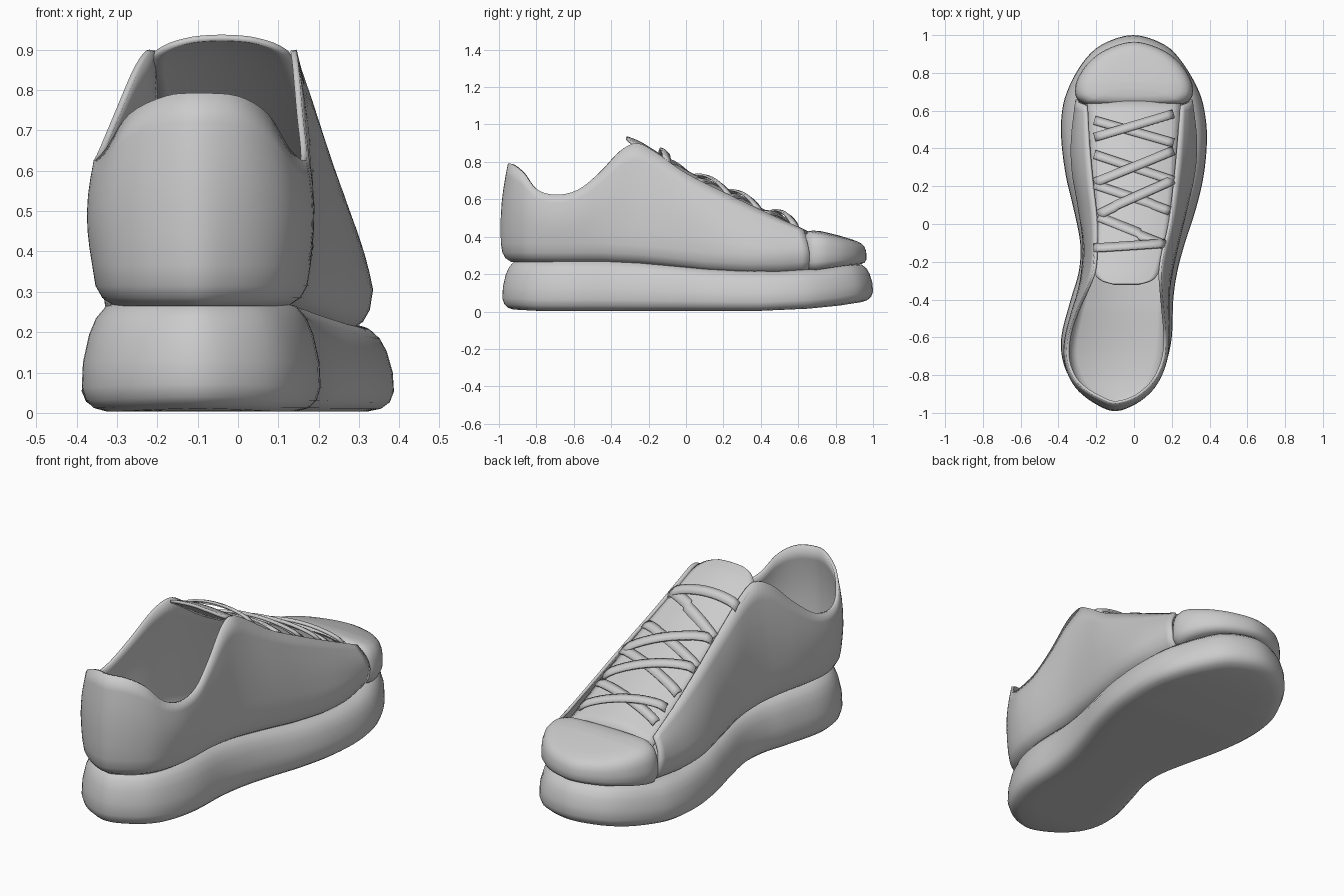
import bpy, bmesh, math
from mathutils import Vector

if "Cube" in bpy.data.objects:
    bpy.data.objects.remove(bpy.data.objects["Cube"])

grey = bpy.data.materials.new("plain grey")
grey.diffuse_color = (0.6, 0.6, 0.6, 1)
grey.use_nodes = True
grey.node_tree.nodes["Principled BSDF"].inputs["Base Color"].default_value = grey.diffuse_color


def spline(pts, n, closed=False):
    """Catmull-Rom through tuples of any size."""
    out, m = [], len(pts)
    for i in range(m if closed else m - 1):
        def g(k):
            return pts[k % m] if closed else pts[min(max(k, 0), m - 1)]
        a, b, c, d = g(i - 1), g(i), g(i + 1), g(i + 2)
        for j in range(n):
            t = j / n
            out.append(tuple(0.5 * (2 * q + (r - p) * t + (2 * p - 5 * q + 4 * r - s) * t * t
                                    + (3 * q - p - 3 * r + s) * t ** 3)
                             for p, q, r, s in zip(a, b, c, d)))
    if not closed:
        out.append(pts[-1])
    return out


def lookup(table, v):
    """Smoothed height along y."""
    for (a, za), (b, zb) in zip(table, table[1:]):
        if v <= b:
            t = max(0, (v - a) / (b - a))
            return za + (zb - za) * t
    return table[-1][1]


def inset(pts, i, off, closed):
    """Shift an outline point inward along its normal."""
    n = len(pts)
    a = pts[(i - 1) % n] if closed else pts[max(i - 1, 0)]
    b = pts[(i + 1) % n] if closed else pts[min(i + 1, n - 1)]
    tx, ty = b[0] - a[0], b[1] - a[1]
    l = math.hypot(tx, ty) or 1
    return pts[i][0] - ty / l * off, pts[i][1] + tx / l * off


def loft(name, rings, closed, caps=(), thick=0, angle=50):
    """Skin rings of points; cap chosen rings with strips from left to right."""
    bm = bmesh.new()
    vs = [[bm.verts.new(p) for p in r] for r in rings]
    n = len(rings[0])
    for a, b in zip(vs, vs[1:]):
        for i in range(n if closed else n - 1):
            j = (i + 1) % n
            bm.faces.new((a[i], a[j], b[j], b[i]))
    for k in caps:
        r = vs[k]
        for i in range(n // 2):
            e = n if closed else n - 1
            f = list(dict.fromkeys((r[i], r[i + 1], r[(e - i - 1) % n], r[(e - i) % n])))
            if len(f) > 2:
                bm.faces.new(f)
    bmesh.ops.recalc_face_normals(bm, faces=bm.faces)
    me = bpy.data.meshes.new(name)
    bm.to_mesh(me)
    bm.free()
    ob = bpy.data.objects.new(name, me)
    bpy.context.collection.objects.link(ob)
    me.materials.append(grey)
    if thick:
        m = ob.modifiers.new("thickness", "SOLIDIFY")
        m.thickness, m.offset = thick, -1
    bpy.ops.object.select_all(action="DESELECT")
    ob.select_set(True)
    bpy.context.view_layer.objects.active = ob
    bpy.ops.object.shade_smooth_by_angle(angle=math.radians(angle))
    return ob


sole_top = [(-1, .275), (-.45, .275), (-.25, .265), (-.1, .25), (.1, .228), (.3, .216),
            (.5, .215), (.7, .228), (.85, .25), (1, .265)]
sole_low = [(-1, .015), (-.8, .004), (.4, .004), (.65, .015), (.82, .032), (1, .06)]

# Sole: y, left x, right x
side = [(.95, -.17, .16), (.85, -.275, .26), (.7, -.355, .345), (.57, -.384, .378),
        (.43, -.384, .386), (.25, -.36, .368), (.08, -.32, .328), (-.1, -.285, .27),
        (-.25, -.292, .23), (-.4, -.335, .208), (-.6, -.385, .2), (-.75, -.37, .165),
        (-.87, -.30, .10), (-.95, -.2, .0)]
outline = spline([(-.005, 1.0)] + [(l, y) for y, l, r in side] + [(-.1, -.982)]
                 + [(r, y) for y, l, r in reversed(side)], 4, True)
rings = []
for off, f in ((.14, 0), (.06, 0), (.03, .03), (.01, .1), (0, .22), (.003, .45), (.018, .7),
               (.035, .85), (.06, .96), (.09, 1), (.15, 1)):
    ring = []
    for i in range(len(outline)):
        x, y = inset(outline, i, off, True)
        lo, hi = lookup(sole_low, y), lookup(sole_top, y)
        ring.append((x, y, lo + (hi - lo) * f))
    rings.append(ring)
loft("sole", rings, True, (0, -1))

# Upper: base y, left, right, then rim y, left, right, height
cols = [(.66, -.31, .31, .63, -.255, .255, .44),
        (.45, -.334, .334, .42, -.245, .24, .535),
        (.28, -.33, .325, .22, -.228, .222, .63),
        (.1, -.30, .288, 0, -.205, .195, .74),
        (-.1, -.272, .24, -.16, -.207, .158, .85),
        (-.25, -.28, .207, -.26, -.22, .145, .9),
        (-.36, -.30, .19, -.35, -.255, .15, .86),
        (-.48, -.33, .182, -.46, -.305, .16, .745),
        (-.6, -.355, .178, -.58, -.345, .17, .65),
        (-.7, -.36, .166, -.7, -.357, .164, .625),
        (-.8, -.337, .137, -.8, -.328, .128, .655),
        (-.88, -.29, .09, -.87, -.27, .075, .74),
        (-.95, -.205, .005, -.925, -.18, .0, .785)]
path = spline([(l, y, rl, ry, z) for y, l, r, ry, rl, rr, z in cols]
              + [(-.1, -.99, -.1, -.952, .792)]
              + [(r, y, rr, ry, z) for y, l, r, ry, rl, rr, z in reversed(cols)], 4)
rings = []
for off, dz in ((.055, -.01), (.025, .01), (.008, .04)):
    rings.append([(*inset(path, i, off, False), lookup(sole_top, p[1]) + dz)
                  for i, p in enumerate(path)])
for t in (0, .17, .33, .5, .67, .83, 1):
    ring = []
    for i, p in enumerate(path):
        bx, by = inset(path, i, -.015 * math.sin(math.pi * t), False)
        bz = lookup(sole_top, p[1]) + .09
        ring.append((bx + (p[2] - p[0]) * t, by + (p[3] - p[1]) * t, bz + (p[4] - bz) * t))
    rings.append(ring)
loft("upper", rings, False, (0,), thick=.015)

# Toe cap
half = [(.628, .22), (.648, .285), (.69, .312), (.76, .302), (.85, .245), (.925, .145)]
cap = spline([(0, .965)] + [(-x, y) for y, x in reversed(half)] + [(0, .622)]
             + [(x, y) for y, x in half], 5, True)
cap_top = [(.6, .447), (.75, .42), (.87, .39), (1, .36)]
rings = []
for s, f in ((.86, 0), (.95, .05), (1, .2), (1, .42), (.985, .62), (.95, .78), (.88, .9),
             (.78, .96), (.6, 1), (.3, 1.02)):
    ring = []
    for x, y in cap:
        px, py = x * s, .76 + (y - .76) * s
        lo = lookup(sole_top, py) - .005
        ring.append((px, py, lo + (lookup(cap_top, py) - lo) * f))
    rings.append(ring)
loft("toe_cap", rings, True, (0, -1))

# Tongue: y, z, centre x, half width
rows = spline([(-.318, .937, -.04, .07), (-.29, .928, -.04, .145), (-.22, .895, -.037, .18),
               (0, .758, -.005, .195), (.3, .605, 0, .225), (.66, .425, 0, .25)], 4)
tongue = loft("tongue", [[(c + h * k / 6, y, z - .035 * (h / .2) ** 2 * (k / 6) ** 2)
                          for k in range(-6, 7)] for y, z, c, h in rows], False, thick=.015)

# Laces: flat ribbons arched over the tongue between the two rims
rim = [(c[3], c[6]) for c in reversed(cols[:6])]
laces = [(.55, .43, .025), (.46, .585, .05), (.37, .23, .025), (.22, .39, .05),
         (.21, .07, .025), (.05, .235, .05), (.04, -.11, .025), (-.125, -.1, .05)]
for n, (yl, yr, lift) in enumerate(laces):
    rings = []
    for k in range(15):
        t = k / 14
        y = yl + (yr - yl) * t
        half_w = .21 if y > .1 else .19
        x = -half_w + 2 * half_w * t - (.025 if y < -.05 else 0)
        arch = math.sin(math.pi * t) ** .6 if 0 < k < 14 else 0
        row = []
        for w in (-.022, 0, .022):
            yy = y + w
            row.append((x - w * (yr - yl) / (2 * half_w), yy,
                        lookup(rim, yy) - .005 + lift * arch + (.006 if w == 0 else 0)))
        rings.append(row)
    loft("lace_%d" % (n + 1), rings, False, thick=.012)
